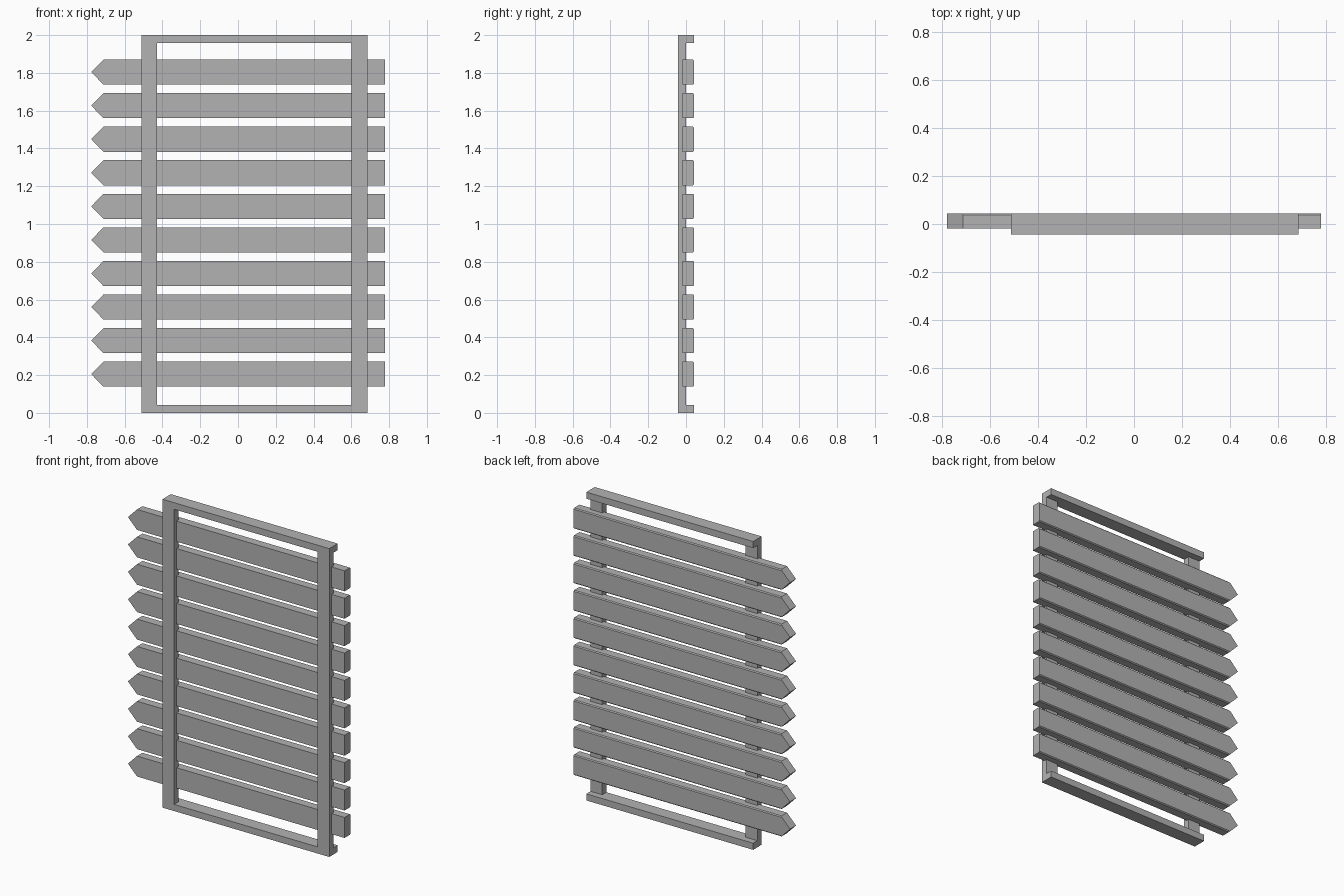
import bpy
import bmesh

cube = bpy.data.objects.get("Cube")
if cube:
    bpy.data.objects.remove(cube, do_unlink=True)

# Single grey paint
GREY = (0.45, 0.45, 0.45, 1.0)
paint = bpy.data.materials.new("plain grey")
paint.use_nodes = True
paint.diffuse_color = GREY
paint.node_tree.nodes["Principled BSDF"].inputs["Base Color"].default_value = GREY

FRONT, BACK = -0.043, 0.043     # overall depth
POST_BACK, SLAT_FRONT = 0.0, -0.018
LEFT, RIGHT = -0.512, 0.685     # outer frame sides
POST_WIDTH, BAR_HEIGHT = 0.084, 0.043


def extrude_outline(name, outline, y0, y1, chamfer=0.0):
    """Extrude an x-z outline from y0 to y1, optionally easing the back edges."""
    bm = bmesh.new()
    face = bm.faces.new([bm.verts.new((x, y0, z)) for x, z in outline])
    moved = bmesh.ops.extrude_face_region(bm, geom=[face])["geom"]
    verts = [v for v in moved if isinstance(v, bmesh.types.BMVert)]
    bmesh.ops.translate(bm, verts=verts, vec=(0, y1 - y0, 0))
    if chamfer:
        # only the long top and bottom edges of the back face
        edges = [e for e in bm.edges
                 if all(v.co.y > y1 - 0.001 for v in e.verts)
                 and abs(e.verts[0].co.z - e.verts[1].co.z) < 0.001]
        bmesh.ops.bevel(bm, geom=edges, offset=chamfer, segments=1, affect='EDGES')
    bmesh.ops.recalc_face_normals(bm, faces=bm.faces)
    mesh = bpy.data.meshes.new(name)
    bm.to_mesh(mesh)
    bm.free()
    mesh.materials.append(paint)
    obj = bpy.data.objects.new(name, mesh)
    bpy.context.collection.objects.link(obj)
    return obj


def box(name, x0, x1, z0, z1, y0, y1):
    return extrude_outline(name, [(x0, z0), (x1, z0), (x1, z1), (x0, z1)], y0, y1)


# Frame: deep bars above and below, thin upright posts between them
box("bottom_bar", LEFT, RIGHT, 0, BAR_HEIGHT, FRONT, BACK)
box("top_bar", LEFT, RIGHT, 2 - BAR_HEIGHT, 2, FRONT, BACK)
for name, x in (("right_post", LEFT), ("left_post", RIGHT - POST_WIDTH)):
    box(name, x, x + POST_WIDTH, BAR_HEIGHT, 2 - BAR_HEIGHT, FRONT, POST_BACK)

# Ten pointed slats, let into the back of the posts
TIP, SHOULDER, END, HALF = -0.777, -0.712, 0.777, 0.0665
for i in range(10):
    z = 0.205 + i * 0.1777
    outline = [(TIP, z), (SHOULDER, z - HALF), (END, z - HALF),
               (END, z + HALF), (SHOULDER, z + HALF)]
    extrude_outline(f"slat_{i + 1}", outline, SLAT_FRONT, BACK, chamfer=0.006)
